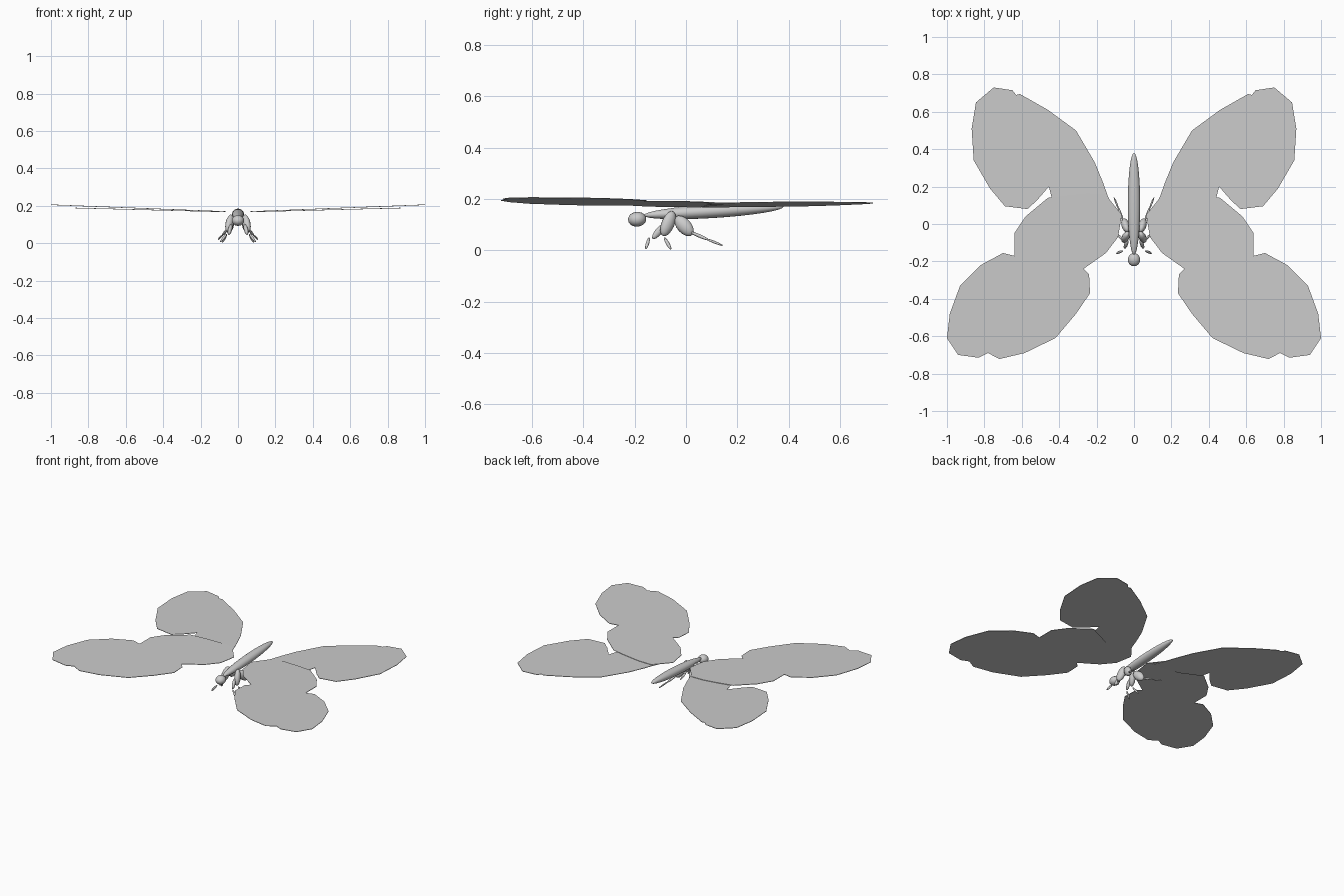
import bpy, bmesh
from mathutils import Vector

if "Cube" in bpy.data.objects:
    bpy.data.objects.remove(bpy.data.objects["Cube"])


def finish(name, bm, smooth=True):
    bmesh.ops.recalc_face_normals(bm, faces=bm.faces)
    me = bpy.data.meshes.new(name)
    bm.to_mesh(me)
    bm.free()
    ob = bpy.data.objects.new(name, me)
    bpy.context.collection.objects.link(ob)
    for p in me.polygons:
        p.use_smooth = smooth
    return ob


def spindle(name, a, b, rx, rz, seg=16, rings=10):
    """Ellipsoid whose long axis runs from a to b."""
    a, b = Vector(a), Vector(b)
    bm = bmesh.new()
    bmesh.ops.create_uvsphere(bm, u_segments=seg, v_segments=rings, radius=1)
    for v in bm.verts:
        v.co = Vector((v.co.x * rx, v.co.y * rz, v.co.z * (b - a).length / 2))
    rot = (b - a).to_track_quat('Z', 'Y').to_matrix().to_4x4()
    bm.transform(rot)
    bmesh.ops.translate(bm, verts=bm.verts, vec=(a + b) / 2)
    return finish(name, bm)


def wing(name, outline, slope, side, lift=0.0):
    """Very thin sheet rising gently away from the body."""
    bm = bmesh.new()
    vs = [bm.verts.new((side * x, y, 0.165 + lift + slope * x)) for x, y in outline]
    f = bm.faces.new(vs)
    top = bmesh.ops.extrude_face_region(bm, geom=[f])
    bmesh.ops.translate(bm, vec=(0, 0, 0.003),
                        verts=[g for g in top['geom'] if isinstance(g, bmesh.types.BMVert)])
    bmesh.ops.triangulate(bm, faces=[f for f in bm.faces if len(f.verts) > 4])
    return finish(name, bm, False)


# Wing outlines, right side
fore = [(0.065, 0.05), (0.155, 0.16), (0.25, 0.165), (0.35, 0.155), (0.46, 0.14),
        (0.58, 0.04), (0.64, -0.05), (0.64, -0.17), (0.70, -0.155), (0.82, -0.22),
        (0.93, -0.33), (0.985, -0.48), (1.0, -0.61), (0.94, -0.70), (0.83, -0.715),
        (0.78, -0.69), (0.72, -0.722), (0.585, -0.69), (0.42, -0.61), (0.31, -0.48),
        (0.235, -0.37), (0.24, -0.27), (0.27, -0.24), (0.15, -0.155), (0.085, -0.07)]
hind = [(0.10, 0.06), (0.14, 0.15), (0.165, 0.22), (0.21, 0.33), (0.31, 0.50),
        (0.46, 0.61), (0.61, 0.695), (0.63, 0.69), (0.65, 0.715), (0.75, 0.73),
        (0.845, 0.65), (0.868, 0.51), (0.857, 0.34), (0.77, 0.19), (0.69, 0.095),
        (0.57, 0.08), (0.455, 0.20), (0.44, 0.14), (0.30, 0.08)]
# Trailing edge of the hind wing between its lobe and the notch
hind.insert(16, (0.52, 0.125))

# Legs: thigh ends, thigh radius, then knee, foot
legs = {
    "front": ((0.035, -0.085, 0.10), (0.05, -0.13, 0.045), 0.014,
              (0.06, -0.143, 0.05), (0.095, -0.157, 0.005)),
    "middle": ((0.035, -0.05, 0.152), (0.055, -0.09, 0.056), 0.027,
               (0.06, -0.085, 0.05), (0.085, -0.058, 0.003)),
    "rear": ((0.035, -0.04, 0.13), (0.055, 0.025, 0.06), 0.029,
             (0.058, 0.015, 0.072), (0.085, 0.09, 0.04)),
}

# Body and head
spindle("body", (0, -0.165, 0.136), (0, 0.38, 0.170), 0.033, 0.027, 20, 16)
spindle("head", (0, -0.226, 0.118), (0, -0.155, 0.124), 0.033, 0.029)

for side, tag in ((1, "right"), (-1, "left")):
    wing(f"fore_wing_{tag}", fore, 0.039, side)
    wing(f"hind_wing_{tag}", hind, 0.026, side, -0.001)
    m = lambda p: (side * p[0], p[1], p[2])
    for name, (a, b, r, knee, foot) in legs.items():
        spindle(f"{name}_thigh_{tag}", m(a), m(b), r * 0.75, r, 12, 8)
        spindle(f"{name}_shin_{tag}", m(knee), m(foot), 0.007, 0.007, 8, 6)
    # Long rear foot
    spindle(f"rear_foot_{tag}", m((0.08, 0.075, 0.046)), m((0.108, 0.145, 0.018)),
            0.005, 0.005, 8, 6)
